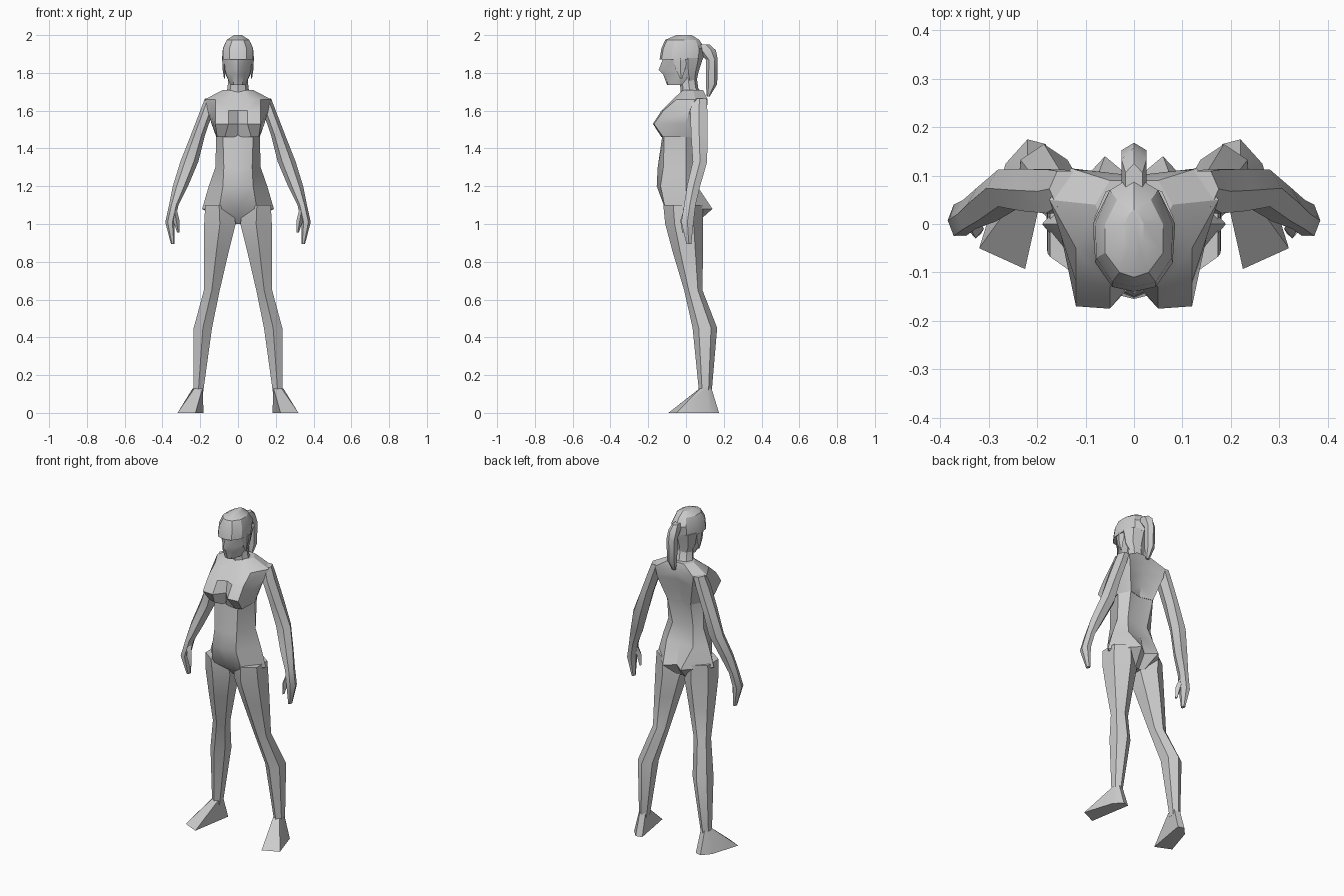
import bpy
import bmesh
import math
from mathutils import Matrix

cube = bpy.data.objects.get("Cube")
if cube:
    bpy.data.objects.remove(cube, do_unlink=True)

grey = bpy.data.materials.new("plain grey")
grey.use_nodes = True
colour = (.6, .6, .6, 1)
grey.diffuse_color = colour
grey.node_tree.nodes["Principled BSDF"].inputs["Base Color"].default_value = colour

parts = []


def loft(name, sections, closed=True, mirrored=True):
    """Skin a stack of (height, outline) sections, listed from the bottom up.
    An open outline runs from the front centre line to the back centre line."""
    bm = bmesh.new()
    rings = [[bm.verts.new((x, y, height)) for x, y in outline]
             for height, outline in sections]
    count = len(rings[0])
    for low, high in zip(rings, rings[1:]):
        for i in range(count if closed else count - 1):
            j = (i + 1) % count
            bm.faces.new((low[i], low[j], high[j], high[i]))
    bm.faces.new(rings[0][::-1])
    bm.faces.new(rings[-1])
    if mirrored:
        bmesh.ops.mirror(bm, geom=bm.verts[:] + bm.edges[:] + bm.faces[:],
                         matrix=Matrix.Identity(4), merge_dist=.0005, axis='X')
        bmesh.ops.remove_doubles(bm, verts=bm.verts[:], dist=.0005)
    bmesh.ops.recalc_face_normals(bm, faces=bm.faces[:])
    mesh = bpy.data.meshes.new(name)
    bm.to_mesh(mesh)
    bm.free()
    mesh.materials.append(grey)
    part = bpy.data.objects.new(name, mesh)
    bpy.context.collection.objects.link(part)
    parts.append(part)
    return part


def oval(left, right, front, back, sides, turn=0):
    """Polygon with its corners on the ellipse that fills the given extents."""
    outline = []
    for i in range(sides):
        angle = math.tau * i / sides + turn
        outline.append(((left + right + (right - left) * math.cos(angle)) / 2,
                        (front + back + (back - front) * math.sin(angle)) / 2))
    return outline


def limb(name, extents, sides=6, turn=0, mirrored=True):
    """Tube through (height, left, right, front, back) extents."""
    sections = [(height, oval(*box, sides, turn)) for height, *box in extents]
    return loft(name, sections, mirrored=mirrored)


# Hips and waist
loft("hips_and_waist", [
    (1.0, [(0, -.03), (.03, -.04), (.05, 0), (.03, .05), (0, .04)]),
    (1.08, [(0, -.11), (.1, -.11), (.19, 0), (.06, .14), (0, .09)]),
    (1.2, [(0, -.155), (.08, -.135), (.155, 0), (.09, .06), (0, .06)]),
    (1.3, [(0, -.15), (.075, -.12), (.12, 0), (.07, .03), (0, .025)]),
    (1.47, [(0, -.125), (.08, -.115), (.115, 0), (.08, .07), (0, .05)]),
], closed=False)

# Chest and shoulders
loft("chest", [
    (1.46, [(0, -.12), (.07, -.13), (.11, -.12), (.115, 0), (.08, .07), (0, .05)]),
    (1.53, [(0, -.115), (.05, -.175), (.12, -.17), (.14, 0), (.1, .09), (0, .06)]),
    (1.6, [(0, -.105), (.05, -.13), (.12, -.12), (.16, .02), (.12, .11), (0, .08)]),
    (1.66, [(0, -.06), (.06, -.07), (.12, -.05), (.175, .05), (.13, .115), (0, .1)]),
    (1.71, [(0, -.02), (.03, -.015), (.06, 0), (.08, .04), (.05, .09), (0, .09)]),
], closed=False)

# Arms with hands
limb("arms", [
    (.895, .335, .355, 0, .03),
    (1.01, .335, .385, -.03, .045),
    (1.1, .315, .365, -.015, .055),
    (1.2, .265, .345, 0, .08),
    (1.33, .21, .305, .03, .118),
    (1.47, .175, .25, .02, .12),
    (1.6, .13, .2, .015, .12),
    (1.665, .11, .175, .03, .115),
])
limb("thumbs", [
    (.955, .31, .322, -.02, 0),
    (1.02, .31, .345, -.03, .01),
    (1.08, .325, .35, -.01, .03),
], sides=4)

# Legs
limb("legs", [
    (.1, .182, .24, .07, .135),
    (.45, .13, .242, .035, .165),
    (.65, .09, .187, -.01, .087),
    (.85, .04, .19, -.07, .09),
    (1.0, 0, .192, -.11, .09),
    (1.1, .015, .185, -.12, .09),
], turn=math.pi / 6)

# Feet, splayed outwards
loft("feet", [
    (0, [(.225, -.093), (.32, -.05), (.265, .125), (.22, .175), (.182, .165)]),
    (.13, [(.188, .073), (.23, .075), (.24, .11), (.22, .135), (.188, .125)]),
])

# Neck
limb("neck", [
    (1.67, -.075, .075, -.03, .095),
    (1.72, -.055, .055, -.03, .065),
    (1.82, -.05, .05, -.04, .05),
], sides=8, mirrored=False)

# Face, with the nose as the foremost ridge
loft("face", [
    (1.735, [(0, -.1), (.022, -.095), (.04, -.03), (.03, -.01), (0, 0)]),
    (1.79, [(0, -.12), (.03, -.108), (.062, -.04), (.055, .02), (0, .04)]),
    (1.815, [(0, -.145), (.022, -.112), (.068, -.05), (.06, .03), (0, .055)]),
    (1.88, [(0, -.12), (.035, -.112), (.074, -.06), (.07, .03), (0, .08)]),
], closed=False)

# Hair, drawn back from an overhanging fringe
loft("hair", [
    (1.87, [(0, -.14), (.045, -.13), (.08, -.08), (.085, 0), (.05, .065), (0, .09)]),
    (1.93, [(0, -.13), (.045, -.12), (.078, -.07), (.08, 0), (.05, .07), (0, .1)]),
    (1.975, [(0, -.11), (.03, -.1), (.06, -.06), (.06, 0), (.035, .05), (0, .07)]),
    (2.0, [(0, -.05), (.01, -.05), (.02, -.03), (.02, 0), (.01, .02), (0, .03)]),
], closed=False)
limb("hair_nape", [
    (1.75, -.045, .045, -.01, .055),
    (1.8, -.07, .07, -.04, .065),
    (1.88, -.083, .083, -.07, .09),
], sides=8, mirrored=False)
limb("side_locks", [
    (1.77, .07, .074, -.03, -.02),
    (1.82, .065, .082, -.055, -.005),
    (1.88, .06, .084, -.07, .01),
], sides=4)

# Ponytail
limb("ponytail", [
    (1.675, -.012, .012, .11, .125),
    (1.74, -.028, .028, .105, .165),
    (1.87, -.03, .03, .105, .168),
    (1.92, -.03, .03, .06, .158),
    (1.95, -.02, .02, .05, .125),
], turn=math.pi / 6, mirrored=False)

# Soften gentle bends and keep the hard folds
bpy.ops.object.select_all(action='DESELECT')
for part in parts:
    part.select_set(True)
bpy.context.view_layer.objects.active = parts[0]
bpy.ops.object.shade_smooth_by_angle(angle=math.radians(30))
